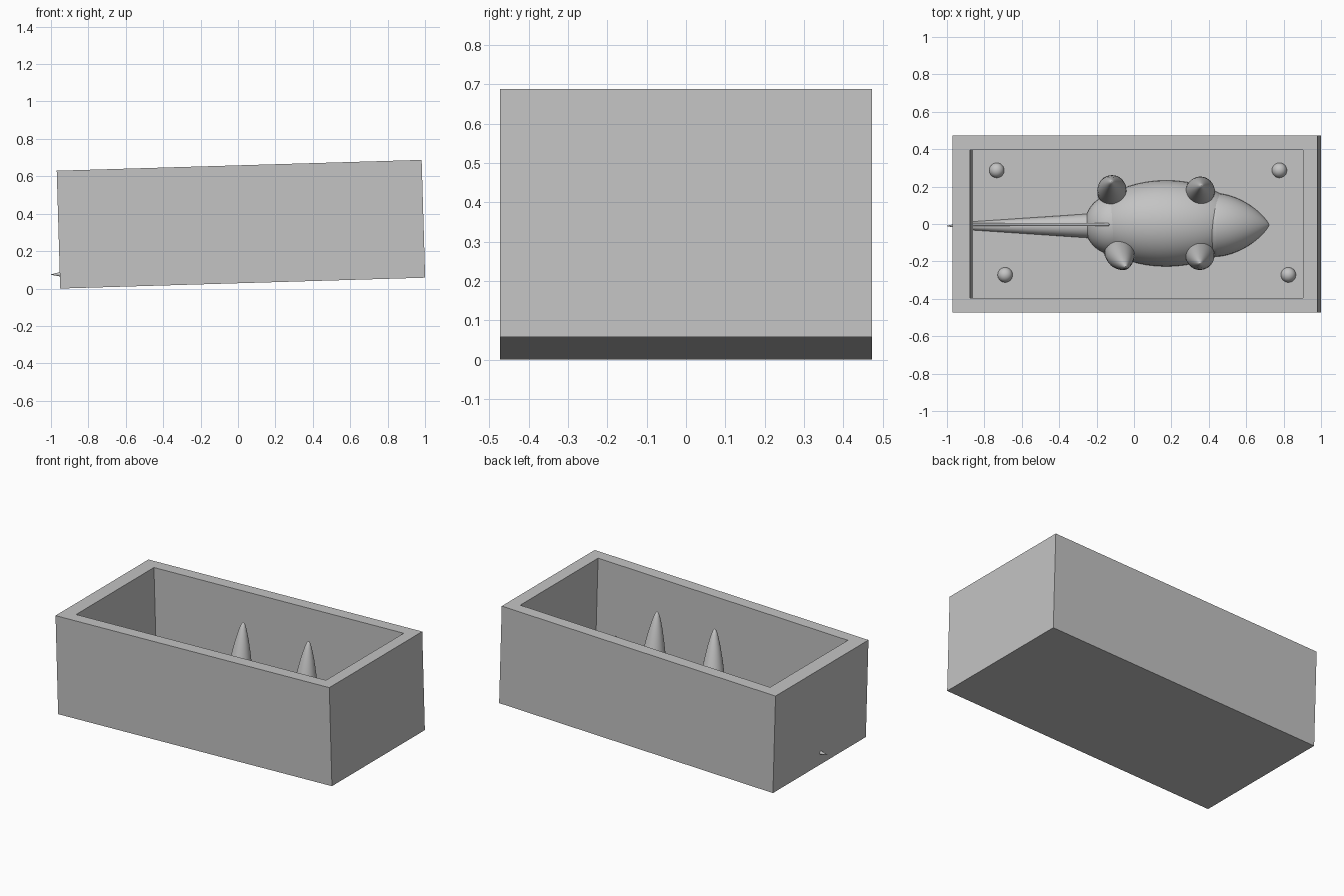
import bpy, bmesh, math
from mathutils import Vector, Matrix

if "Cube" in bpy.data.objects:
    bpy.data.objects.remove(bpy.data.objects["Cube"])

FLOOR = 0.076
# the whole mould leans slightly about the y axis
LEAN = Matrix.Translation((0.025, 0, 0.029)) @ Matrix.Rotation(-math.radians(1.7), 4, 'Y')

grey = bpy.data.materials.new("plain_grey")
grey.diffuse_color = (0.55, 0.55, 0.55, 1)
grey.use_nodes = True
grey.node_tree.nodes["Principled BSDF"].inputs["Base Color"].default_value = grey.diffuse_color


def finish(bm, name, smooth=True):
    bmesh.ops.recalc_face_normals(bm, faces=bm.faces)
    bm.transform(LEAN)
    for f in bm.faces:
        f.smooth = smooth
    me = bpy.data.meshes.new(name)
    bm.to_mesh(me)
    bm.free()
    me.materials.append(grey)
    ob = bpy.data.objects.new(name, me)
    bpy.context.collection.objects.link(ob)
    return ob


def clip_at_floor(bm):
    geom = bm.verts[:] + bm.edges[:] + bm.faces[:]
    bmesh.ops.bisect_plane(bm, geom=geom, plane_co=(0, 0, FLOOR - 0.002),
                           plane_no=(0, 0, 1), clear_inner=True)


def lathe(name, start, end, profile, clip=True, sides=40):
    """Round part along a line; profile holds (fraction along, radius)."""
    start, end = Vector(start), Vector(end)
    turn = (end - start).to_track_quat('Z', 'Y')
    bm = bmesh.new()
    rings = []
    for t, r in profile:
        centre = start.lerp(end, t)
        rings.append([bm.verts.new(centre + turn @ Vector((
            r * math.cos(a * math.tau / sides), r * math.sin(a * math.tau / sides), 0)))
            for a in range(sides)])
    for lo, hi in zip(rings, rings[1:]):
        for i in range(sides):
            j = (i + 1) % sides
            bm.faces.new((lo[i], lo[j], hi[j], hi[i]))
    bm.faces.new(rings[0][::-1])
    bm.faces.new(rings[-1])
    if clip:
        clip_at_floor(bm)
    return finish(bm, name)


def ellipsoid(name, centre, radii):
    bm = bmesh.new()
    bmesh.ops.create_uvsphere(bm, u_segments=48, v_segments=32, radius=1)
    bmesh.ops.scale(bm, vec=radii, verts=bm.verts)
    bmesh.ops.translate(bm, vec=centre, verts=bm.verts)
    clip_at_floor(bm)
    return finish(bm, name)


# open mould box: the top is inset to the rim, then sunk to the floor
bm = bmesh.new()
bmesh.ops.create_cube(bm, size=1)
bmesh.ops.scale(bm, vec=(1.952, 0.946, 0.63), verts=bm.verts)
bmesh.ops.translate(bm, vec=(0, 0, 0.315), verts=bm.verts)
top = max(bm.faces, key=lambda f: f.calc_center_median().z)
bmesh.ops.inset_region(bm, faces=[top], thickness=0.076)
for v in top.verts:
    v.co.x = 0.898 if v.co.x > 0 else -0.883
    v.co.y = math.copysign(0.396, v.co.y)
sunk = bmesh.ops.extrude_discrete_faces(bm, faces=[top])['faces'][0]
for v in sunk.verts:
    v.co.z = FLOOR
finish(bm, "mould_box", smooth=False)

# animal lying belly up, half sunk in the floor
ellipsoid("body", (0.15, 0.003, FLOOR), (0.40, 0.23, 0.22))
ellipsoid("rump", (-0.13, -0.003, FLOOR), (0.155, 0.16, 0.155))
lathe("head", (0.40, -0.005, FLOOR), (0.70, -0.005, FLOOR),
      [(t, 0.17 * (1 - t ** 1.9) ** 0.8 + 0.0005) for t in
       [math.sin(i / 20 * math.pi / 2) for i in range(21)]])

# tail, whose tip pokes through the end wall
lathe("tail", (-0.15, -0.01, FLOOR), (-1.024, -0.01, FLOOR),
      [(0, 0.07), (0.14, 0.064), (0.855, 0.022), (0.94, 0.012), (1, 0.001)],
      clip=False)

# thin rod running along the tail on to the rump
lathe("tail_rod", (-0.89, -0.003, 0.10), (-0.15, -0.003, 0.235),
      [(0, 0.009), (0.99, 0.009), (0.997, 0.006), (1, 0.001)], clip=False, sides=16)

# four tapering legs, each splayed outward
LEG = [(0, 0.079), (0.15, 0.079), (0.28, 0.076), (0.4, 0.069), (0.52, 0.06),
       (0.64, 0.05), (0.75, 0.04), (0.85, 0.029), (0.92, 0.020), (0.97, 0.012),
       (0.99, 0.006), (1, 0.0005)]
for name, base, tip in [
        ("back_left_leg", (-0.14, 0.17), (-0.13, 0.226)),
        ("back_right_leg", (0.33, 0.167), (0.35, 0.205)),
        ("front_left_leg", (-0.105, -0.142), (-0.055, -0.228)),
        ("front_right_leg", (0.33, -0.155), (0.343, -0.21))]:
    lathe(name, (*base, FLOOR), (*tip, 0.522), LEG)

# round locating bumps near the corners of the floor
for i, (x, y) in enumerate([(-0.757, 0.287), (0.755, 0.287),
                            (-0.712, -0.272), (0.803, -0.272)]):
    ellipsoid(f"locating_bump_{i + 1}", (x, y, FLOOR), (0.04, 0.04, 0.04))
